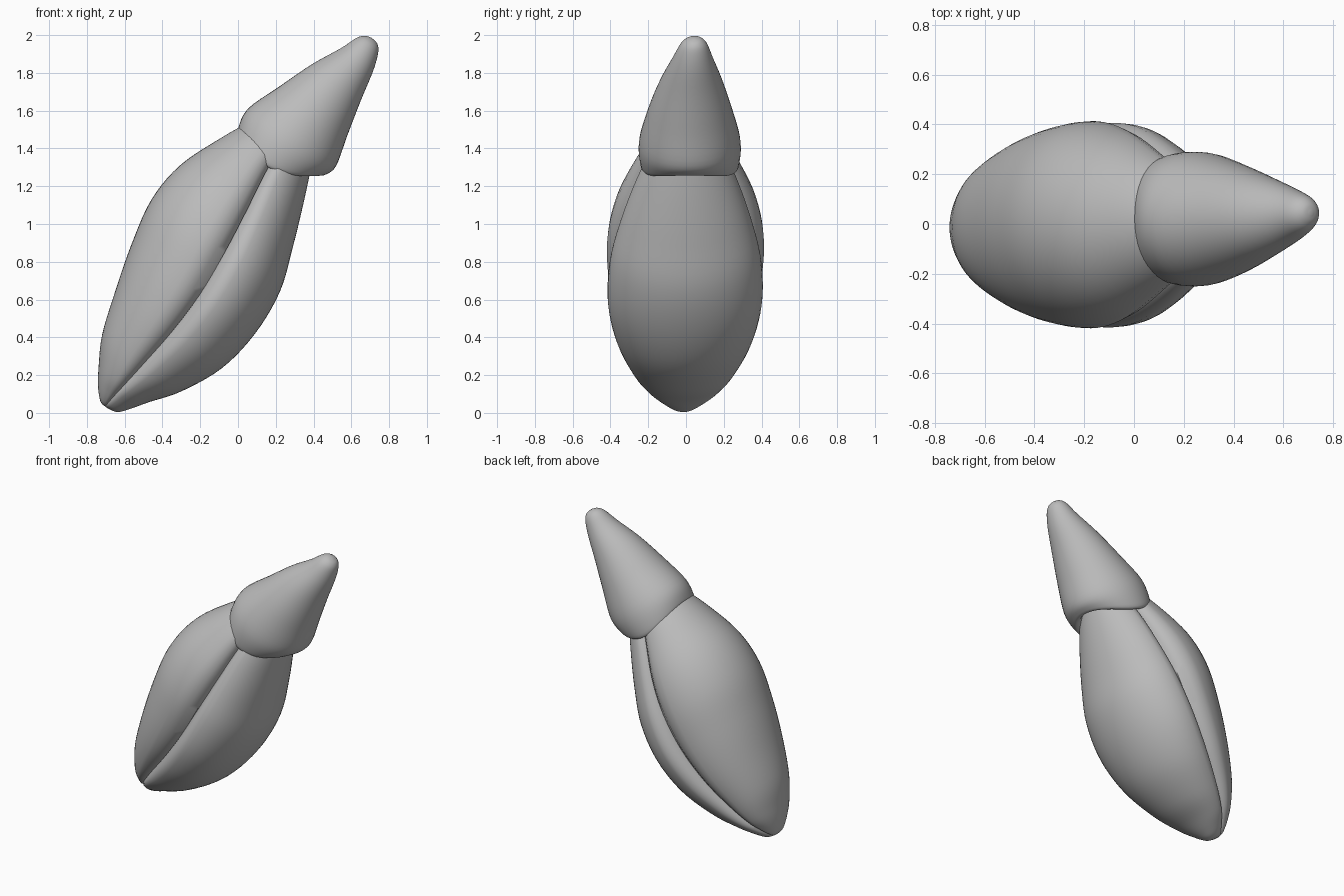
import bpy, math
from mathutils import Vector

cube = bpy.data.objects.get("Cube")
if cube:
    bpy.data.objects.remove(cube, do_unlink=True)

grey = bpy.data.materials.new("plain grey")
grey.use_nodes = True
GREY = (0.5, 0.5, 0.5, 1)
grey.diffuse_color = GREY
grey.node_tree.nodes["Principled BSDF"].inputs["Base Color"].default_value = GREY

AXIS = Vector((0.6, 0, 0.8))       # growth direction
OUT = Vector((0.81, 0, -0.58))     # across the growth direction


def smooth_rows(rows, steps=5):
    """Catmull-Rom interpolation of the station rows."""
    result = []
    for i in range(len(rows) - 1):
        a, b = rows[max(i - 1, 0)], rows[i]
        c, d = rows[i + 1], rows[min(i + 2, len(rows) - 1)]
        for k in range(steps):
            t = k / steps
            result.append([q + 0.5 * t * (r - p + t * (2*p - 5*q + 4*r - s + t * (3*(q - r) + s - p)))
                           for p, q, r, s in zip(a, b, c, d)])
    return result + [list(rows[-1])]


def loft(name, rings):
    """Skin closed rings of points and cap both ends."""
    n = len(rings[0])
    verts = [v for ring in rings for v in ring]
    faces = [(i*n + j, i*n + (j + 1) % n, (i + 1)*n + (j + 1) % n, (i + 1)*n + j)
             for i in range(len(rings) - 1) for j in range(n)]
    faces += [tuple(reversed(range(n))), tuple(range(len(verts) - n, len(verts)))]
    mesh = bpy.data.meshes.new(name)
    mesh.from_pydata(verts, [], faces)
    mesh.materials.append(grey)
    obj = bpy.data.objects.new(name, mesh)
    bpy.context.collection.objects.link(obj)
    bpy.ops.object.select_all(action='DESELECT')
    obj.select_set(True)
    bpy.context.view_layer.objects.active = obj
    bpy.ops.object.mode_set(mode='EDIT')
    bpy.ops.mesh.select_all(action='SELECT')
    bpy.ops.mesh.normals_make_consistent(inside=False)
    bpy.ops.object.mode_set(mode='OBJECT')
    bpy.ops.object.shade_smooth_by_angle(angle=math.radians(50))
    return obj


# Seam line, then depth and half width of each half at every seam point
seam = [(-.705, .035), (-.695, .045), (-.66, .085), (-.6, .15), (-.5, .26), (-.35, .43),
        (-.2, .63), (-.07, .85), (.04, 1.06), (.15, 1.28), (.25, 1.45)]
upper = [(.015, .02), (.045, .06), (.1, .12), (.17, .195), (.27, .27), (.37, .35),
         (.45, .4), (.48, .415), (.43, .375), (.3, .275), (.19, .17)]
lower = [(.02, .02), (.07, .06), (.11, .12), (.16, .195), (.25, .275), (.33, .36),
         (.36, .408), (.36, .4), (.31, .345), (.25, .26), (.18, .17)]


def body_half(name, sizes, side):
    rings = []
    for x, z, depth, width in smooth_rows([s + d for s, d in zip(seam, sizes)]):
        ridge = 0.2 * depth
        # domed back, then bevels running in to the groove
        section = [(ridge + (depth - ridge) * math.sin(a), width * math.cos(a))
                   for a in (math.pi * i / 28 for i in range(29))]
        section += [(ridge * 0.5, -width * 0.955), (0, -width * 0.86),
                    (0, width * 0.86), (ridge * 0.5, width * 0.955)]
        base = Vector((x, -0.015 + 0.015 * z, z))
        rings.append([base + OUT * (side * d) + Vector((0, y, 0)) for d, y in section])
    return loft(name, rings)


body_half("upper_body_half", upper, -1)
body_half("lower_body_half", lower, 1)

# Cap stations: centre x, centre z, radius across, radius in y, centre y, waviness
cap = [(.25, 1.41, .14, .14, .02, .5), (.205, 1.353, .2, .2, .02, .95),
       (.192, 1.336, .235, .24, .02, 1), (.208, 1.357, .262, .262, .02, .9),
       (.28, 1.45, .278, .268, .02, .3), (.4, 1.6, .222, .222, .022, 0),
       (.52, 1.75, .162, .165, .028, 0), (.63, 1.87, .105, .108, .036, 0),
       (.685, 1.945, .07, .072, .042, 0), (.707, 1.973, .04, .04, .045, 0),
       (.713, 1.981, .008, .008, .045, 0)]
rings = []
for x, z, across, deep, yc, wavy in smooth_rows(cap):
    ring = []
    for i in range(48):
        a = math.tau * i / 48
        # rim dips over both grooves and lifts between them
        wave = wavy * (0.03 * math.cos(a) + 0.048 * math.cos(2 * a))
        ring.append(Vector((x, yc + deep * math.sin(a), z))
                    + OUT * (across * math.cos(a)) + AXIS * wave)
    rings.append(ring)
loft("pointed_cap", rings)
